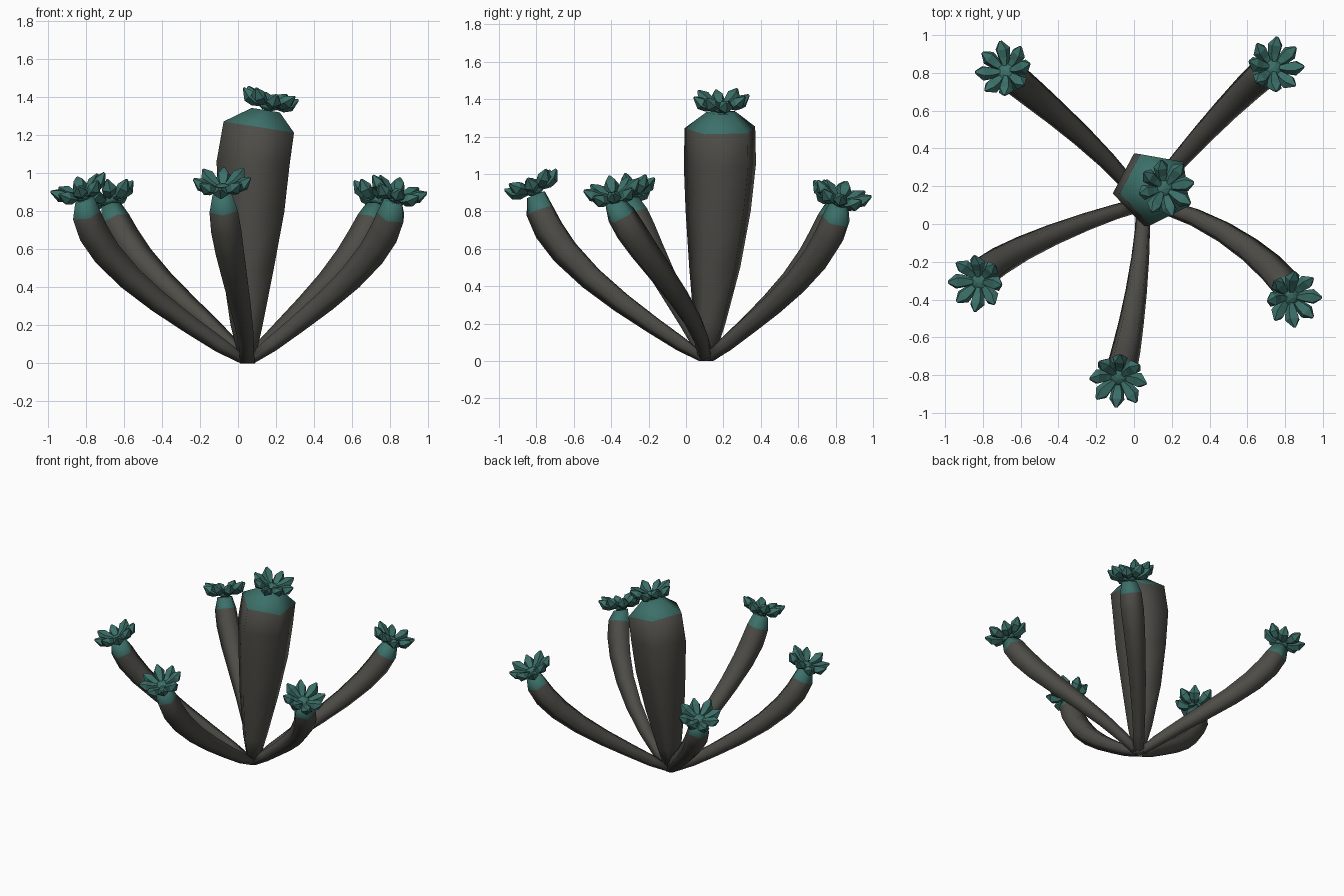
import bpy, bmesh, math
from mathutils import Vector, Matrix

old = bpy.data.objects.get("Cube")
if old:
    bpy.data.objects.remove(old)

UP = Vector((0, 0, 1))


def material(name, rgb):
    m = bpy.data.materials.new(name)
    m.use_nodes = True
    m.diffuse_color = (*rgb, 1)
    m.node_tree.nodes["Principled BSDF"].inputs["Base Color"].default_value = (*rgb, 1)
    return m


GREY = material("bark grey", (0.075, 0.073, 0.063))
TEAL = material("teal", (0.045, 0.16, 0.14))


def finish(name, bm, mats, smooth):
    bmesh.ops.recalc_face_normals(bm, faces=bm.faces)
    mesh = bpy.data.meshes.new(name)
    bm.to_mesh(mesh)
    bm.free()
    for m in mats:
        mesh.materials.append(m)
    for p in mesh.polygons:
        p.use_smooth = smooth
    ob = bpy.data.objects.new(name, mesh)
    bpy.context.collection.objects.link(ob)
    return ob


def loft(bm, rings, teal_from=None):
    """Skin a list of point rings and cap both ends."""
    rows = [[bm.verts.new(p) for p in ring] for ring in rings]
    n = len(rows[0])
    for i, (a, b) in enumerate(zip(rows, rows[1:])):
        for k in range(n):
            f = bm.faces.new((a[k], a[(k + 1) % n], b[(k + 1) % n], b[k]))
            f.material_index = int(teal_from is not None and i >= teal_from)
    bm.faces.new(rows[0][::-1])
    bm.faces.new(rows[-1]).material_index = int(teal_from is not None)


def pentagon(centre, normal, side, radius, start):
    normal = normal.normalized()
    u = (side - normal * side.dot(normal)).normalized()
    v = normal.cross(u)
    turns = [math.radians(start + 72 * k) for k in range(5)]
    return [centre + radius * (u * math.cos(a) + v * math.sin(a)) for a in turns]


def flower(name, centre, normal, spin):
    bm = bmesh.new()
    # domed heart
    bmesh.ops.create_icosphere(bm, subdivisions=2, radius=0.05,
                               matrix=Matrix.Diagonal((1, 1, 0.6, 1)))
    # eight blunt petals: distance out, height, half width, half thickness
    section = [(0.03, 0, 0.015, 0.012), (0.075, 0.008, 0.034, 0.026),
               (0.115, 0.03, 0.042, 0.032), (0.15, 0.062, 0.008, 0.006)]
    for k in range(8):
        turn = Matrix.Rotation(math.tau * k / 8 + spin, 3, "Z")
        lift = 0.012 * (k % 2)
        rings = []
        for out, z, w, t in section:
            ring = []
            for j in range(5):
                a = math.tau * j / 5 - math.pi / 2
                tall = t * math.sin(a)
                ring.append(turn @ Vector((out - tall * 0.5, w * math.cos(a), z + lift + tall)))
            rings.append(ring)
        loft(bm, rings)
    pose = Matrix.Translation(centre) @ UP.rotation_difference(normal).to_matrix().to_4x4()
    bm.transform(pose)
    finish(name, bm, [TEAL], False)


# thick upright trunk: centre x, y, height, radius, lean
trunk = [(0.05, 0.11, 0, 0.04, 0), (0.05, 0.13, 0.2, 0.09, 0),
         (0.06, 0.16, 0.5, 0.145, 0.02), (0.08, 0.18, 0.8, 0.185, 0.03),
         (0.09, 0.19, 1.05, 0.205, 0.06), (0.12, 0.19, 1.24, 0.2, 0.16),
         (0.15, 0.19, 1.33, 0.08, 0.16)]
bm = bmesh.new()
loft(bm, [pentagon(Vector((x, y, z)), Vector((lean, 0, 1)), Vector((1, 0, 0)), r, 44)
          for x, y, z, r, lean in trunk], 5)
finish("trunk", bm, [GREY, TEAL], True)
flower("trunk_flower", Vector((0.16, 0.19, 1.355)), Vector((0.22, 0, 1)), 0.2)

# curved arms: two bend points and the tip
BASE = Vector((0.05, 0.11, 0))
ARMS = {
    "front_arm": ((0.05, -0.25, 0.25), (-0.05, -0.74, 0.53), (-0.08, -0.8, 0.89)),
    "front_left_arm": ((0.4, 0.08, 0.28), (0.8, -0.25, 0.54), (0.82, -0.38, 0.85)),
    "front_right_arm": ((-0.35, 0, 0.27), (-0.8, -0.2, 0.54), (-0.81, -0.3, 0.86)),
    "back_left_arm": ((0.28, 0.4, 0.25), (0.64, 0.78, 0.5), (0.73, 0.82, 0.83)),
    "back_right_arm": ((-0.15, 0.4, 0.25), (-0.6, 0.73, 0.5), (-0.67, 0.8, 0.83)),
}
STATIONS = [(0, 0.04), (0.12, 0.042), (0.25, 0.05), (0.4, 0.06), (0.55, 0.07),
            (0.7, 0.08), (0.82, 0.085), (0.92, 0.08), (1, 0.055)]
for name, bends in ARMS.items():
    b, c, d = map(Vector, bends)
    radial = (d - BASE) * Vector((1, 1, 0)).length
    radial.z = 0
    radial.normalize()
    side = radial.cross(UP)
    tip_normal = (UP + radial * 0.4).normalized()
    rings = []
    for t, r in STATIONS:
        s = 1 - t
        p = BASE * s**3 + b * 3 * s * s * t + c * 3 * s * t * t + d * t**3
        tangent = (b - BASE) * s * s + (c - b) * 2 * s * t + (d - c) * t * t
        if t == 0:
            tangent = UP
        elif t == 1:
            tangent = tip_normal
        rings.append(pentagon(p, tangent, side, r, 18))
    bm = bmesh.new()
    loft(bm, rings, 7)
    finish(name, bm, [GREY, TEAL], True)
    flower(name.replace("arm", "flower"), d + tip_normal * 0.025, tip_normal, d.x)
